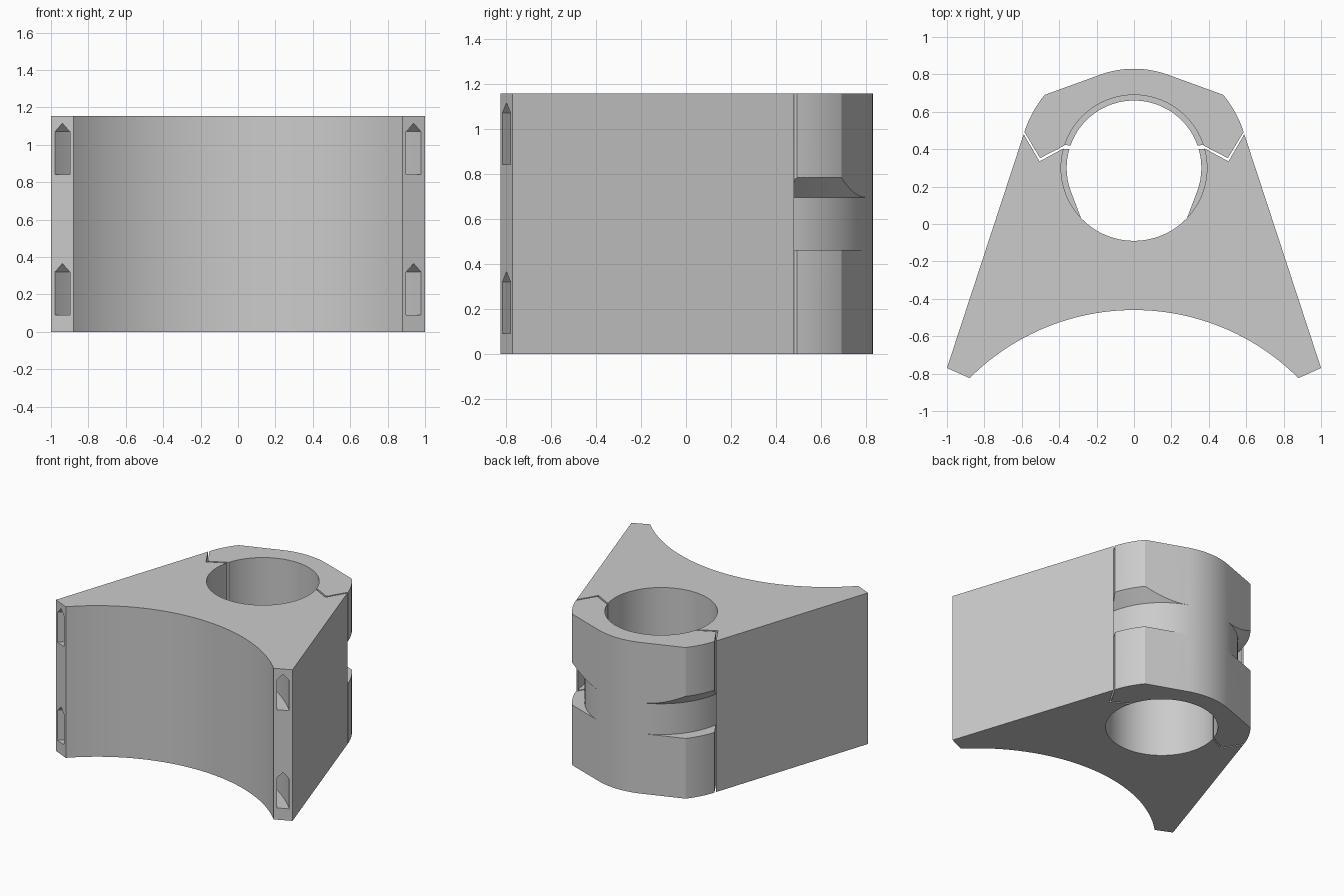
import bpy, bmesh
from math import cos, sin, radians, pi

HEIGHT = 1.155
BORE_Y = 0.30        # centre of the vertical bore
PIPE_Y = -1.703      # centre of the large concave front

cube = bpy.data.objects.get("Cube")
if cube:
    bpy.data.objects.remove(cube, do_unlink=True)

grey = bpy.data.materials.new("light grey")
grey.use_nodes = True
grey.diffuse_color = (0.6, 0.6, 0.6, 1)
grey.node_tree.nodes["Principled BSDF"].inputs["Base Color"].default_value = (0.6, 0.6, 0.6, 1)


def arc(cy, r, a0, a1, n):
    """Points of an arc centred on x = 0, both ends included."""
    angles = [radians(a0 + (a1 - a0) * i / n) for i in range(n + 1)]
    return [(r * cos(a), cy + r * sin(a)) for a in angles]


def add_object(name, bm):
    bmesh.ops.recalc_face_normals(bm, faces=bm.faces)
    mesh = bpy.data.meshes.new(name)
    bm.to_mesh(mesh)
    bm.free()
    mesh.materials.append(grey)
    obj = bpy.data.objects.new(name, mesh)
    bpy.context.collection.objects.link(obj)
    return obj


def prism(name, outline, z0, z1):
    bm = bmesh.new()
    face = bm.faces.new([bm.verts.new((x, y, z0)) for x, y in outline])
    ext = bmesh.ops.extrude_face_region(bm, geom=[face])
    moved = [v for v in ext["geom"] if isinstance(v, bmesh.types.BMVert)]
    bmesh.ops.translate(bm, vec=(0, 0, z1 - z0), verts=moved)
    return add_object(name, bm)


def ring(name, cy, section, steps):
    """Closed ring swept from a (radius, height) section."""
    bm = bmesh.new()
    loops = []
    for i in range(steps):
        a = 2 * pi * i / steps
        loops.append([bm.verts.new((r * cos(a), cy + r * sin(a), z)) for r, z in section])
    n = len(section)
    for i in range(steps):
        p, q = loops[i], loops[(i + 1) % steps]
        for j in range(n):
            k = (j + 1) % n
            bm.faces.new((p[j], q[j], q[k], p[k]))
    obj = add_object(name, bm)
    obj.hide_render = True
    return obj


def select_only(obj):
    bpy.ops.object.select_all(action='DESELECT')
    obj.select_set(True)
    bpy.context.view_layer.objects.active = obj


def cut(obj, cutter):
    mod = obj.modifiers.new("cut", 'BOOLEAN')
    mod.operation = 'DIFFERENCE'
    mod.solver = 'EXACT'
    mod.object = cutter
    select_only(obj)
    bpy.ops.object.modifier_apply(modifier=mod.name)
    bpy.data.objects.remove(cutter, do_unlink=True)


def strap_section(outer):
    """Strap channel with a sloped roof."""
    inner, roof = 0.53, 0.695
    return [(inner, 0.46), (outer, 0.46), (outer, roof + outer - inner), (inner, roof)]


# Main body: flared feet, concave front, V-notched shoulders, open bore
outline = [(-1, -0.77)] + arc(PIPE_Y, 1.243, 135, 45, 48) + [(1, -0.77)]
outline += [(0.59, 0.48), (0.505, 0.335)]
outline += arc(BORE_Y, 0.39, 15.6, -195.6, 64)
outline += [(-0.505, 0.335), (-0.59, 0.48)]
body = prism("clamp_body", outline, 0, HEIGHT)

# Clamp cap that closes the bore at the back
outline = arc(BORE_Y, 0.617, 18.2, 39.2, 8)
outline += arc(BORE_Y, 0.53, 70.4, 109.6, 14)
outline += arc(BORE_Y, 0.617, 140.8, 161.8, 8)
outline += [(-0.502, 0.352)] + arc(BORE_Y, 0.39, 162.1, 17.9, 48) + [(0.502, 0.352)]
cap = prism("clamp_cap", outline, 0, HEIGHT)

# Strap channel round the bore: open in the cap, hidden in the body
cut(cap, ring("cap_channel_cutter", BORE_Y, strap_section(0.64), 128))
cut(body, ring("body_channel_cutter", BORE_Y, strap_section(0.609), 128))

# Two curved strap tunnels with peaked roofs, leaving through the feet
for base in (0.09, 0.84):
    section = [(1.264, base), (1.346, base), (1.346, base + 0.23),
               (1.305, base + 0.275), (1.264, base + 0.23)]
    cut(body, ring("foot_tunnel_cutter", PIPE_Y, section, 160))

# Grip ridge inside the bore, in three pieces
ridge = arc(BORE_Y, 0.36, 19.5, 160.5, 40) + arc(BORE_Y, 0.395, 162, 18, 40)
parts = [body, cap, prism("cap_grip_ridge", ridge, 0.46, 0.70)]
for side, name in ((1, "left_grip_ridge"), (-1, "right_grip_ridge")):
    ridge = arc(BORE_Y, 0.36, -20.4, 16.5, 12) + arc(BORE_Y, 0.395, 15, -45, 20)
    parts.append(prism(name, [(side * x, y) for x, y in ridge], 0.46, 0.70))

for part in parts:
    select_only(part)
    bpy.ops.object.shade_smooth_by_angle(angle=radians(20))
